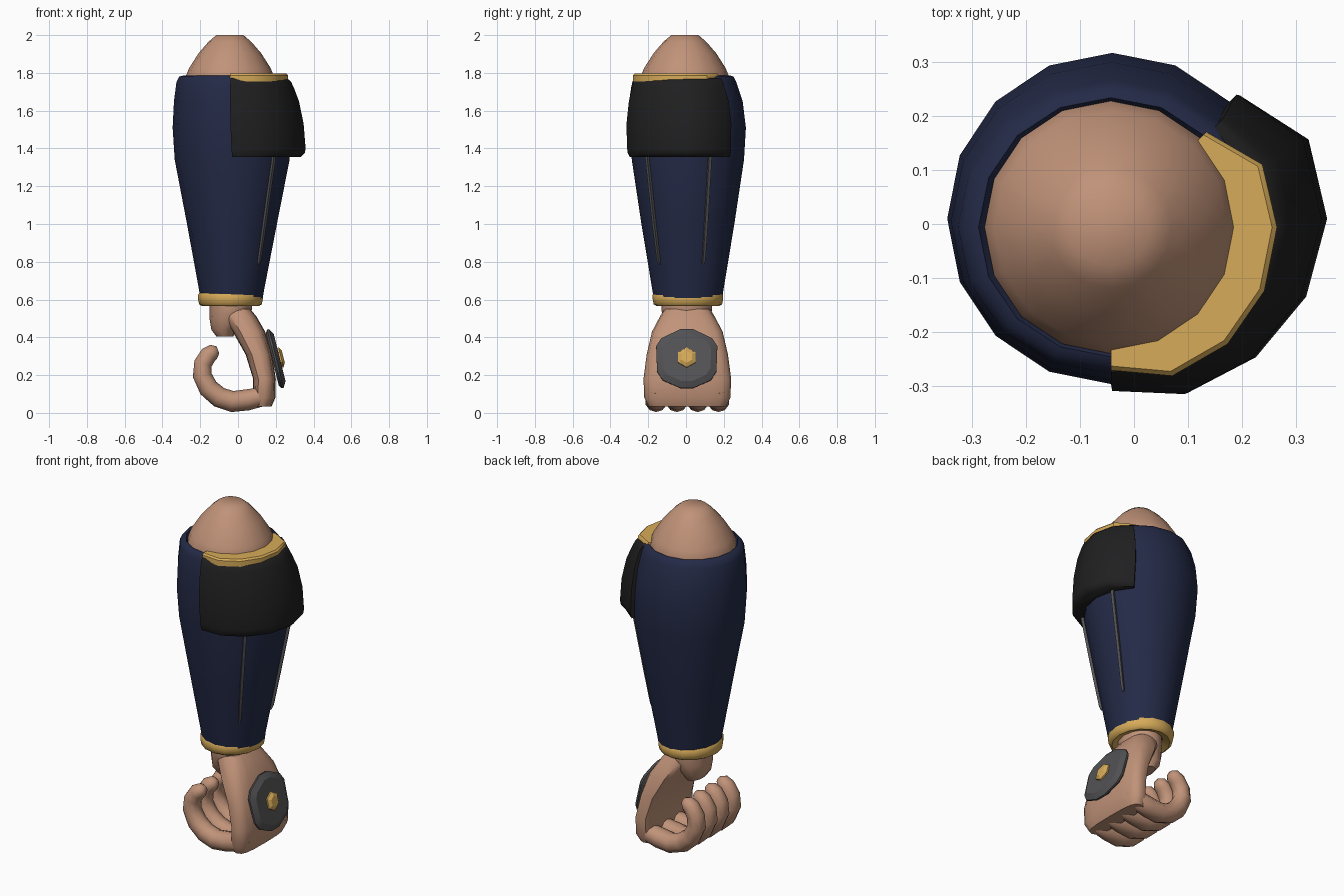
import bpy, bmesh
from math import sin, cos, pi, radians
from mathutils import Vector

if "Cube" in bpy.data.objects:
    bpy.data.objects.remove(bpy.data.objects["Cube"])


def material(name, rgb):
    m = bpy.data.materials.new(name)
    m.diffuse_color = (*rgb, 1)
    m.use_nodes = True
    m.node_tree.nodes["Principled BSDF"].inputs["Base Color"].default_value = m.diffuse_color
    return m


SKIN = material("skin", (0.53, 0.29, 0.19))
NAVY = material("navy", (0.017, 0.023, 0.062))
GOLD = material("gold", (0.68, 0.41, 0.10))
BLACK = material("black", (0.014, 0.014, 0.015))
GREY = material("dark_grey", (0.085, 0.085, 0.09))


def loft(name, rings, mat, angle=40, closed=False):
    """Skin a list of equal rings; cap the ends, or join last to first."""
    bm = bmesh.new()
    vs = [[bm.verts.new(p) for p in r] for r in rings]
    n = len(vs[0])
    pairs = list(zip(vs, vs[1:])) + ([(vs[-1], vs[0])] if closed else [])
    for a, b in pairs:
        for i in range(n):
            j = (i + 1) % n
            bm.faces.new((a[i], a[j], b[j], b[i]))
    if not closed:
        bm.faces.new(vs[0])
        bm.faces.new(vs[-1])
    bmesh.ops.recalc_face_normals(bm, faces=bm.faces)
    me = bpy.data.meshes.new(name)
    bm.to_mesh(me)
    bm.free()
    ob = bpy.data.objects.new(name, me)
    bpy.context.collection.objects.link(ob)
    me.materials.append(mat)
    bpy.ops.object.select_all(action='DESELECT')
    ob.select_set(True)
    bpy.context.view_layer.objects.active = ob
    bpy.ops.object.shade_smooth_by_angle(angle=radians(angle))
    return ob


def ellipse(cx, cy, z, rx, ry, n=16, power=1.0):
    pts = []
    for i in range(n):
        c, s = cos(2 * pi * i / n), sin(2 * pi * i / n)
        c = abs(c) ** power * (1 if c > 0 else -1)
        s = abs(s) ** power * (1 if s > 0 else -1)
        pts.append((cx + rx * c, cy + ry * s, z))
    return pts


# Sleeve sections: z, centre x, centre y, radius x, radius y
SLEEVE = [(0.60, -0.035, 0.01, 0.165, 0.180), (0.65, -0.034, 0.01, 0.172, 0.188),
          (1.00, -0.032, 0.01, 0.238, 0.246), (1.34, -0.031, 0.01, 0.304, 0.297),
          (1.51, -0.040, 0.01, 0.306, 0.307), (1.65, -0.042, 0.005, 0.297, 0.295),
          (1.75, -0.043, -0.005, 0.283, 0.272), (1.78, -0.043, -0.006, 0.268, 0.258)]


def sleeve_at(z):
    for a, b in zip(SLEEVE, SLEEVE[1:]):
        if z <= b[0]:
            t = (z - a[0]) / (b[0] - a[0])
            return [p + (q - p) * t for p, q in zip(a[1:], b[1:])]
    return SLEEVE[-1][1:]


def on_sleeve(deg, z, off):
    cx, cy, rx, ry = sleeve_at(z)
    a = radians(deg)
    return Vector((cx + (rx + off) * cos(a), cy + (ry + off) * sin(a), z))


rings = [ellipse(cx, cy, z, rx, ry) for z, cx, cy, rx, ry in SLEEVE]
rings.append(ellipse(-0.043, -0.006, 1.787, 0.245, 0.240))
rings.append(ellipse(-0.043, -0.006, 1.74, 0.215, 0.215))
loft("sleeve", rings, NAVY, 60)

# Upper arm stump
loft("upper_arm", [ellipse(-0.043, -0.006, z, r, r) for z, r in
     [(1.68, 0.235), (1.78, 0.234), (1.825, 0.216), (1.905, 0.165),
      (1.965, 0.113), (2.0, 0.072)]], SKIN, 60)

# Gold cuff at the wrist
loft("wrist_cuff", [ellipse(-0.04, 0.01, z, r, r + 0.015) for z, r in
     [(0.58, 0.11), (0.565, 0.15), (0.575, 0.166), (0.60, 0.171), (0.625, 0.172),
      (0.637, 0.163), (0.63, 0.12)]], GOLD, 50, closed=True)

# Black shoulder-side plate wrapping the right front of the sleeve
ANGLES = [-90, -67.5, -45, -22.5, 0, 22.5, 45]
BULGE = [0.010, 0.045, 0.060, 0.075, 0.085, 0.080, 0.018]


def plate_ring(z, k):
    outer = [on_sleeve(a, z, 0.004 + o * k) for a, o in zip(ANGLES, BULGE)]
    inner = [on_sleeve(a, z, -0.02) for a in reversed(ANGLES)]
    return outer + inner


loft("arm_plate", [plate_ring(z, k) for z, k in
     [(1.355, 0.65), (1.375, 0.92), (1.40, 0.98), (1.53, 0.93),
      (1.65, 0.75), (1.725, 0.55), (1.755, 0.45), (1.772, 0.30)]], BLACK, 50)

# Gold trim along the top of the plate
TRIM = [0.265, 0.298, 0.306, 0.308, 0.308, 0.304, 0.250]
trim = []
for z, k in [(1.755, 1.0), (1.787, 1.0), (1.796, 0.97)]:
    ring = []
    for radii, angs in ((TRIM, ANGLES), ([0.215 / k] * 7, ANGLES[::-1])):
        for r, a in zip(radii, angs):
            ring.append((-0.043 + r * k * cos(radians(a)),
                         -0.006 + r * k * sin(radians(a)), z))
    trim.append(ring)
loft("plate_trim", trim, GOLD, 40)

# Thin grey ribs running down from the plate
for i, deg in enumerate((-45, 22.5)):
    a = radians(deg)
    side = Vector((-sin(a), cos(a), 0))
    rib = []
    for z, w, h in [(0.785, 0.005, 0.006), (0.81, 0.007, 0.013), (1.0, 0.008, 0.014),
                    (1.34, 0.008, 0.014), (1.38, 0.008, 0.014)]:
        lo, hi = on_sleeve(deg, z, -0.012), on_sleeve(deg, z, h)
        rib.append([lo - side * w, hi - side * w, hi + side * w, lo + side * w])
    loft(f"sleeve_rib_{i + 1}", rib, GREY, 30)

# Wrist and heel of the palm
loft("wrist", [ellipse(cx, 0.004, z, rx, ry, 12) for z, cx, rx, ry in
     [(0.62, -0.038, 0.11, 0.13), (0.55, -0.038, 0.112, 0.135),
      (0.50, -0.045, 0.106, 0.125), (0.44, -0.075, 0.066, 0.10),
      (0.405, -0.07, 0.045, 0.075)]], SKIN, 50)

# Slanted palm
loft("palm", [ellipse(cx, 0.007, z, rx, ry, 16, 0.65) for z, cx, rx, ry in
     [(0.55, -0.01, 0.075, 0.12), (0.51, 0.01, 0.088, 0.145), (0.43, 0.058, 0.086, 0.187),
      (0.31, 0.110, 0.070, 0.215), (0.18, 0.140, 0.060, 0.232),
      (0.08, 0.138, 0.060, 0.228), (0.035, 0.130, 0.048, 0.205)]], SKIN, 45)

# Four curled fingers: x, z, radius along the curl
CURL = [(0.155, 0.13, 0.045), (0.12, 0.085, 0.054), (0.05, 0.069, 0.056),
        (-0.03, 0.060, 0.056), (-0.10, 0.083, 0.055), (-0.157, 0.132, 0.053),
        (-0.190, 0.200, 0.050), (-0.185, 0.262, 0.048), (-0.155, 0.308, 0.046),
        (-0.128, 0.325, 0.040), (-0.106, 0.333, 0.020)]
for k in range(4):
    y = 0.007 + 0.110 * (k - 1.5)
    finger = []
    for i, (x, z, r) in enumerate(CURL):
        p, q = CURL[max(i - 1, 0)], CURL[min(i + 1, len(CURL) - 1)]
        t = Vector((q[0] - p[0], 0, q[1] - p[1])).normalized()
        nrm = Vector((-t.z, 0, t.x))
        finger.append([Vector((x, y, z)) + nrm * r * cos(2 * pi * j / 10)
                       + Vector((0, 1, 0)) * r * 1.04 * sin(2 * pi * j / 10)
                       for j in range(10)])
    loft(f"finger_{k + 1}", finger, SKIN, 60)

# Badge on the back of the hand, tilted with the palm
TILT = radians(14)
OUT = Vector((cos(TILT), 0, sin(TILT)))
UP = Vector((-sin(TILT), 0, cos(TILT)))
CENTRE = Vector((0.203, 0.004, 0.288))


def badge_ring(shape, depth, scale):
    return [CENTRE + OUT * depth + Vector((0, u * scale, 0)) + UP * v * scale
            for u, v in shape]


half = [(0.035, 0.160), (0.135, 0.110), (0.162, 0.068), (0.157, -0.070),
        (0.128, -0.117), (0.035, -0.160)]
plate = half + [(-u, v) for u, v in reversed(half)]
loft("hand_badge", [badge_ring(plate, d, s) for d, s in
     [(-0.022, 0.90), (-0.010, 1.0), (0.0, 1.0), (0.018, 0.80)]], GREY, 25)
gem = [(0.054 * sin(pi * i / 3), 0.054 * cos(pi * i / 3)) for i in range(6)]
loft("badge_stud", [badge_ring(gem, d, s) for d, s in
     [(0.0, 1.0), (0.026, 1.0), (0.038, 0.6)]], GOLD, 25)
